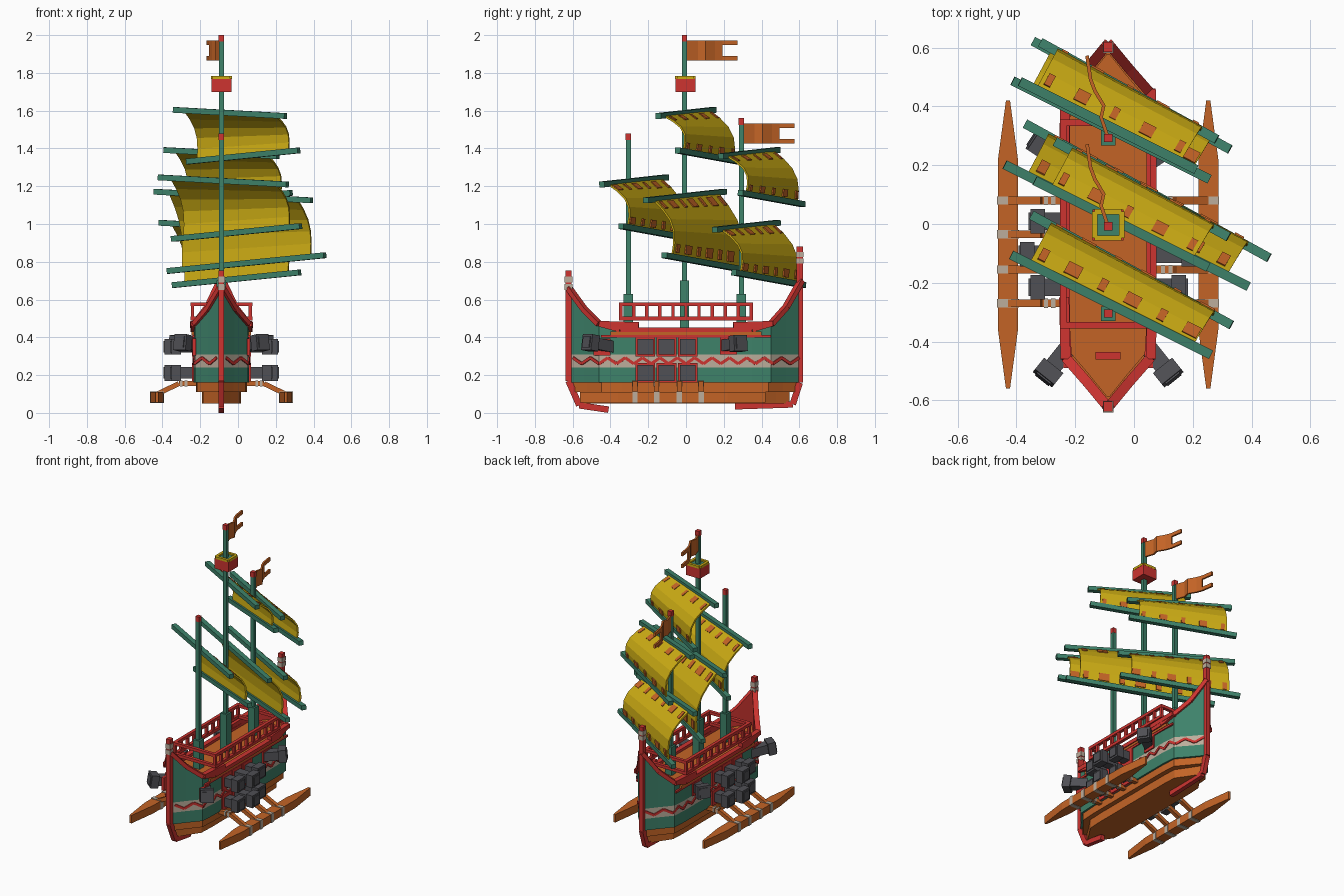
import bpy, bmesh, math
from mathutils import Vector, Matrix

cube = bpy.data.objects.get("Cube")
if cube:
    bpy.data.objects.remove(cube, do_unlink=True)

CENTRE = -0.088          # x of the ship's centreline


def material(name, r, g, b):
    lin = [((c / 255 + 0.055) / 1.055) ** 2.4 for c in (r, g, b)] + [1]
    m = bpy.data.materials.new(name)
    m.use_nodes = True
    m.diffuse_color = lin
    m.node_tree.nodes["Principled BSDF"].inputs["Base Color"].default_value = lin
    return m


GREEN = material("sea green", 62, 130, 106)
RED = material("trim red", 205, 52, 48)
ORANGE = material("wood orange", 196, 100, 38)
YELLOW = material("sail yellow", 204, 172, 20)
GREY = material("iron grey", 80, 80, 85)
TAN = material("rope tan", 188, 174, 156)


def finish(name, bm, *mats):
    bmesh.ops.recalc_face_normals(bm, faces=bm.faces)
    mesh = bpy.data.meshes.new(name)
    bm.to_mesh(mesh)
    bm.free()
    for m in mats:
        mesh.materials.append(m)
    ob = bpy.data.objects.new(name, mesh)
    ob.location.x = CENTRE
    bpy.context.collection.objects.link(ob)
    return ob


def bars(name, mat, items):
    """Boxes running from p to q with width w and height h."""
    bm = bmesh.new()
    for p, q, w, h in items:
        p, q = Vector(p), Vector(q)
        d = q - p
        rot = d.to_track_quat('Y', 'Z').to_matrix().to_4x4()
        if abs(d.x) + abs(d.y) < 1e-5:
            rot = Matrix.Rotation(math.pi / 2, 4, 'X')
        size = Matrix.Diagonal((w, d.length, h, 1))
        bmesh.ops.create_cube(bm, size=1, matrix=Matrix.Translation((p + q) / 2) @ rot @ size)
    return finish(name, bm, mat)


def chain(pts, w, h):
    return [(a, b, w, h) for a, b in zip(pts, pts[1:])]


def prism(name, mat, outline, z0, z1, dx=0):
    bm = bmesh.new()
    face = bm.faces.new([bm.verts.new((x + dx, y, z0)) for x, y in outline])
    top = bmesh.ops.extrude_face_region(bm, geom=[face])["geom"]
    bmesh.ops.translate(bm, vec=(0, 0, z1 - z0), verts=[v for v in top if isinstance(v, bmesh.types.BMVert)])
    return finish(name, bm, mat)


def sheet(name, mat, quads, thick):
    """Thin plates from groups of four points."""
    bm = bmesh.new()
    for quad in quads:
        bm.faces.new([bm.verts.new(p) for p in quad])
    bmesh.ops.remove_doubles(bm, verts=bm.verts, dist=1e-5)
    ob = finish(name, bm, mat)
    mod = ob.modifiers.new("thickness", 'SOLIDIFY')
    mod.thickness, mod.offset = thick, 0
    return ob


# Hull stations: y, half width, top height
STATIONS = [(-.62, .004, .66), (-.54, .07, .55), (-.46, .14, .47), (-.35, .147, .44),
            (.35, .147, .44), (.45, .14, .47), (.53, .07, .56), (.61, .004, .7)]


def half_width(y):
    for (a, wa, _), (b, wb, _) in zip(STATIONS, STATIONS[1:]):
        if y <= b:
            return wa + (wb - wa) * (y - a) / (b - a)
    return 0.004


def plan(scale, length):
    right = [(w * scale, y * length) for y, w, _ in STATIONS]
    return right + [(-x, y) for x, y in reversed(right)]


# Hull shell with painted band and red inner walls
bm = bmesh.new()
ring = [(w, y, t) for y, w, t in STATIONS]
ring += [(-w, y, t) for w, y, t in reversed(ring)]
cols = [[bm.verts.new((x, y, z)) for z in (.16, .24, .31, t)] for x, y, t in ring]
for a, b in zip(cols, cols[1:] + cols[:1]):
    for k in range(3):
        bm.faces.new((a[k], b[k], b[k + 1], a[k + 1])).material_index = int(k == 1)
hull = finish("hull_shell", bm, GREEN, TAN, RED, RED)
shell = hull.modifiers.new("thickness", 'SOLIDIFY')
shell.thickness, shell.offset, shell.material_offset = .015, -1, 2

prism("upper_keel_planks", ORANGE, plan(.92, .97), .11, .165)
prism("lower_keel_planks", ORANGE, plan(.7, .9), .05, .11)
prism("deck", ORANGE, plan(.93, .95), .41, .435)

# Gunwale, strakes and zigzag trim on both sides
gunwale, caps, strake, zigzag = [], [], [], []
for s in (-1, 1):
    gunwale += chain([(s * w, y, t) for y, w, t in STATIONS], .034, .026)
    caps += [((s * .15, e * .25, .465), (s * .145, e * .46, .472), .034, .03) for e in (-1, 1)]
    caps += [((s * .148, -.45, .405), (s * .148, .45, .405), .012, .014)]
    strake.append(((s * .149, -.4, .421), (s * .149, .4, .421), .016, .018))
    pts = [(k * .046, .26 + .032 * (k % 2)) for k in range(-13, 14)]
    zigzag += chain([(s * (half_width(y) + .003), y, z) for y, z in pts], .008, .016)
bars("gunwale", RED, gunwale)
bars("gunwale_caps", RED, caps)
bars("side_strake", ORANGE, strake)
bars("zigzag_trim", RED, zigzag)
bars("deck_hatch", RED, [((0, -.462, .438), (0, -.435, .438), .085, .02)])

# Railing
rail = []
for s in (-1, 1):
    for z in (.5, .575):
        rail.append(((s * .153, -.355, z), (s * .153, .355, z), .022, .02))
        rail.append(((-.153, s * .345, z), (.153, s * .345, z), .022, .02))
    for k in range(11):
        y = -.345 + k * .069
        rail.append(((s * .153, y, .5), (s * .153, y, .575), .018, .018))
bars("railing", RED, rail)

# Stem and stern posts
for name, pts, tan0, tan1 in (
        ("stem_post", [(-.622, .755), (-.622, .17), (-.565, .04), (-.41, .017)], .65, .73),
        ("stern_post", [(.602, .88), (.602, .16), (.565, .045), (.26, .035)], .79, .86)):
    path = [(0, y, z) for y, z in pts]
    bars(name, RED, chain(path, .03, .034))
    y = pts[0][0]
    step = (tan1 - tan0) / 2
    bars(name + "_binding", TAN, [((0, y, tan0 + k * step), (0, y, tan0 + (k + .8) * step), .036, .04) for k in (0, 1)])

# Masts with bases and red tips
for name, y, top in (("fore", -.305, 1.48), ("main", -.008, 2), ("aft", .293, 1.56)):
    base = .7 if name == "main" else .63
    bars(name + "_mast", GREEN, [((0, y, .43), (0, y, top - .035), .026, .026),
                                 ((0, y, .43), (0, y, base), .05, .05)])
    bars(name + "_mast_tip", RED, [((0, y, top - .035), (0, y, top), .028, .028)])

# Lookout basket
bars("lookout_basket", RED, [((0, -.056, 1.735), (0, .05, 1.735), .106, .07)])
bars("lookout_floor", GREEN, [((0, -.04, 1.771), (0, .034, 1.771), .075, .006)])
rim = [(-.046, -.048), (.046, -.048), (.046, .042), (-.046, .042), (-.046, -.048)]
bars("lookout_rim", YELLOW, chain([(x, y, 1.776) for x, y in rim], .018, .016))

# Swallow-tailed flags
WAVE = [(0, 0), (-.024, .07), (-.015, .11), (-.045, .16), (-.06, .2), (-.072, .28)]
for name, y0, z0 in (("main_flag", -.008, 1.865), ("aft_flag", .293, 1.425)):
    quads = []
    for k, ((xa, ya), (xb, yb)) in enumerate(zip(WAVE, WAVE[1:])):
        for row, (lo, hi) in enumerate(((0, .025), (.025, .082), (.082, .107))):
            if row == 1 and k == 4:
                continue
            quads.append([(xa, y0 + ya, z0 + lo), (xb, y0 + yb, z0 + lo),
                          (xb, y0 + yb, z0 + hi), (xa, y0 + ya, z0 + hi)])
    sheet(name, ORANGE, quads, .012)

# Sails: name, x and y of the upper yard's middle, upper and lower heights, half length
SAILS = [("fore", .01, -.275, 1.228, .955, .34), ("main_lower", .063, -.005, 1.148, .793, .415),
         ("main_upper", .045, 0, 1.588, 1.36, .295), ("aft_lower", .01, .32, .988, .71, .335),
         ("aft_upper", 0, .335, 1.375, 1.135, .3)]
BACK = Vector((.45, .84, .25))
for name, cx, cy, zt, zb, half in SAILS:
    top, low = Vector((cx, cy, zt)), Vector((cx + .07, cy + .118, zb))
    top_dir, low_dir = half * Vector((1, -.5, -.055)), half * Vector((1, -.55, .1))
    bars(name + "_yards", GREEN, [(top - top_dir, top + top_dir, .032, .03),
                                  (low - low_dir, low + low_dir, .032, .03)])

    def point(u, v, lift=0):
        a, b = top + top_dir * u, low + low_dir * u
        return a.lerp(b, v) + BACK * (.062 * math.sin(math.pi * v) + lift)

    def patch(u0, u1, v0, v1, lift=0):
        return [point(u, v, lift) for u, v in ((u0, v0), (u1, v0), (u1, v1), (u0, v1))]

    sheet(name + "_sail", YELLOW,
          [patch(-.82, .82, k / 5, (k + 1) / 5) for k in range(5)], .01)
    n = round(half * 18)
    patches = []
    for k in range(n):
        u = -.74 + 1.48 * k / (n - 1)
        wide = .07 if k % 2 else .035
        patches.append(patch(u - wide, u + wide, .06, .19, .008))
        patches.append(patch(u - wide, u + wide, .81, .94, .008))
    sheet(name + "_sail_patches", ORANGE, patches, .008)

# Outrigger floats, arms and rope ties
ARMS = (-.27, -.155, -.035, .08)
arms, ties = [], []
for s, side in ((-1, "right"), (1, "left")):
    hull_pts = [(.007, .49), (.034, .29), (.034, -.29), (.007, -.49)]
    outline = [(x, y - .07) for x, y in hull_pts + [(-x, y) for x, y in reversed(hull_pts)]]
    prism(side + "_float", ORANGE, outline, .055, .11, s * .341)
    for y in ARMS:
        arms += chain([(s * .1, y, .155), (s * .225, y, .155), (s * .34, y, .1)], .026, .026)
        ties.append(((s * .341, y - .014, .083), (s * .341, y + .014, .083), .074, .062))
        ties += [((s * x, y, .155), (s * (x + .014), y, .155), .032, .032) for x in (.18, .205)]
bars("outrigger_arms", ORANGE, arms)
bars("rope_ties", TAN, ties)

# Cannons and their red port frames
guns, ports = [], []


def cannon(start, end):
    start, end = Vector(start), Vector(end)
    d = (end - start).normalized()
    guns.append((start, end, .06, .06))
    guns.append((end - d * .05, end, .084, .084))
    guns.append((end - d * .02, end + d * .006, .06, .06))


for s in (-1, 1):
    for z in (.35, .212):
        for k in (-1, 0, 1):
            y = -.103 + k * .112
            reach = .265 if k else .3
            cannon((s * .13, y, z), (s * reach, y, z))
            ports.append(((s * .142, y, z), (s * .156, y, z), .104, .104))
    cannon((s * .12, -.4, .35), (s * .22, -.525, .375))
    cannon((s * .12, .2, .355), (s * .255, .29, .37))
    ports.append(((s * .135, -.445, .35), (s * .152, -.445, .35), .09, .09))
    ports.append(((s * .142, .225, .355), (s * .156, .225, .355), .09, .09))
bars("cannons", GREY, guns)
bars("gun_port_frames", RED, ports)
